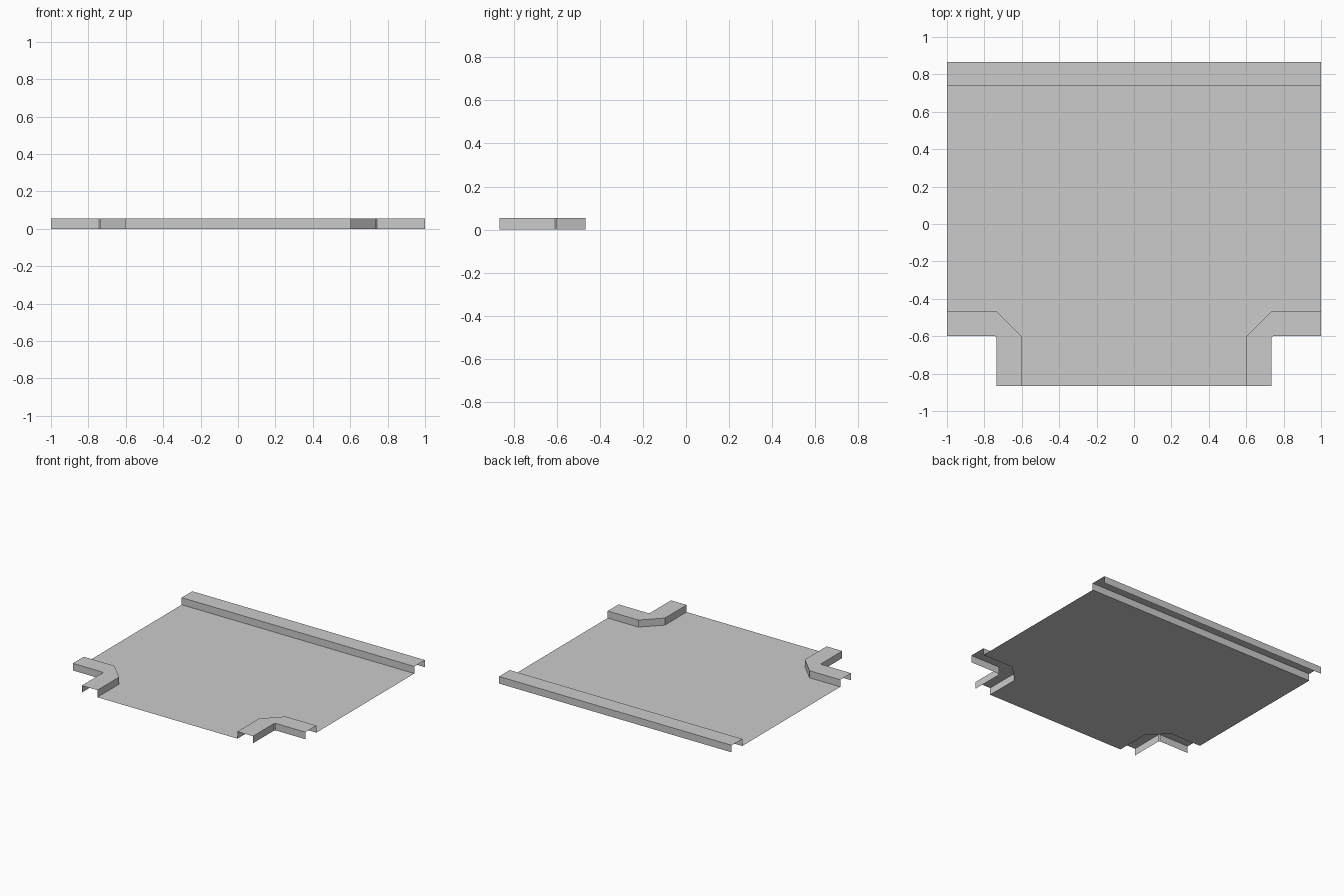
import bpy, bmesh

if "Cube" in bpy.data.objects:
    bpy.data.objects.remove(bpy.data.objects["Cube"])

H, Y = 0.055, 0.867          # kerb height, half depth of the tile
IN_X, OUT_X = 0.602, 0.736   # side street kerb, inner and outer edge
IN_Y, OUT_Y = -0.466, -0.6   # main street front kerb, inner and outer edge
BACK_IN = 0.737


def finish(name, bm):
    mesh = bpy.data.meshes.new(name)
    bm.to_mesh(mesh)
    bm.free()
    obj = bpy.data.objects.new(name, mesh)
    bpy.context.collection.objects.link(obj)
    return obj


def kerb(name, inner, outer):
    """Open channel: inner wall, top and outer wall between two matching paths."""
    bm = bmesh.new()
    rows = []
    for (ax, ay), (bx, by) in zip(inner, outer):
        rows.append([bm.verts.new(p) for p in
                     ((ax, ay, 0), (ax, ay, H), (bx, by, H), (bx, by, 0))])
    for r, s in zip(rows, rows[1:]):
        for i in range(3):
            bm.faces.new((r[i], s[i], s[i + 1], r[i + 1]))
    return finish(name, bm)


# Corner kerb paths: chamfered inside, tiny chamfer at the outer elbow
c = 0.008
corner_in = [(-1, IN_Y), (-OUT_X, IN_Y), (-IN_X, OUT_Y), (-IN_X, -Y)]
corner_out = [(-1, OUT_Y), (-OUT_X - c, OUT_Y), (-OUT_X, OUT_Y - c), (-OUT_X, -Y)]


def mirrored(path):
    return [(-x, y) for x, y in reversed(path)]


# Road surface, following the inside of the kerbs
bm = bmesh.new()
outline = corner_in + mirrored(corner_in) + [(1, BACK_IN), (-1, BACK_IN)]
bm.faces.new([bm.verts.new((x, y, 0)) for x, y in outline])
finish("road", bm)

# Kerbs
kerb("left_corner_kerb", corner_in, corner_out)
kerb("right_corner_kerb", mirrored(corner_in), mirrored(corner_out))
kerb("back_kerb", [(1, BACK_IN), (-1, BACK_IN)], [(1, Y), (-1, Y)])
